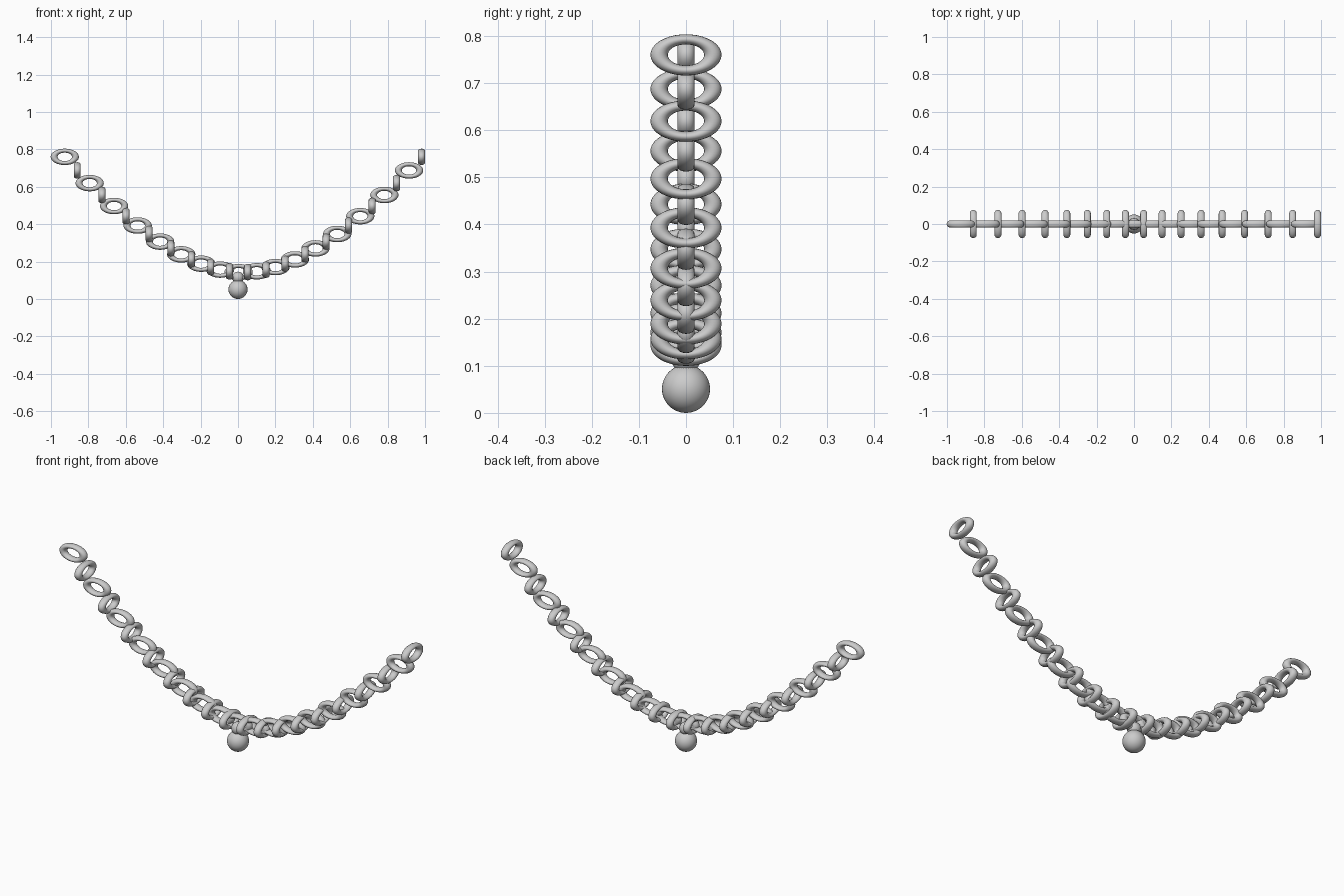
import bpy
from math import sin, pi

if "Cube" in bpy.data.objects:
    bpy.data.objects.remove(bpy.data.objects["Cube"])

N = 34               # number of links
MID = (N - 1) / 2


def smooth(ob, name):
    ob.name = name
    bpy.ops.object.shade_smooth()
    return ob


def link_position(i):
    # hanging curve: links spread out towards the ends
    u = (i - MID) / MID
    x = 0.0275 + MID * (0.0578 * u - 0.009 * sin(pi * u) / pi)
    return x, 0, 0.143 + 0.617 * u * u


# chain of flattened rings, alternately facing front and side
for i in range(N):
    bpy.ops.mesh.primitive_torus_add(
        major_radius=0.057, minor_radius=0.0185, major_segments=40, minor_segments=16,
        location=link_position(i),
        rotation=(pi / 2, 0, 0 if i % 2 == 0 else pi / 2))
    ring = smooth(bpy.context.object, f"chain_link_{i + 1:02d}")
    ring.scale = (1, 0.58, 1)

# pendant ball
bpy.ops.mesh.primitive_uv_sphere_add(segments=40, ring_count=24, radius=0.051, location=(0, 0, 0.051))
smooth(bpy.context.object, "pendant_ball")

# small bead joining the pendant to the chain
bpy.ops.mesh.primitive_uv_sphere_add(segments=32, ring_count=16, radius=0.031, location=(0, 0, 0.115))
smooth(bpy.context.object, "pendant_bead")
